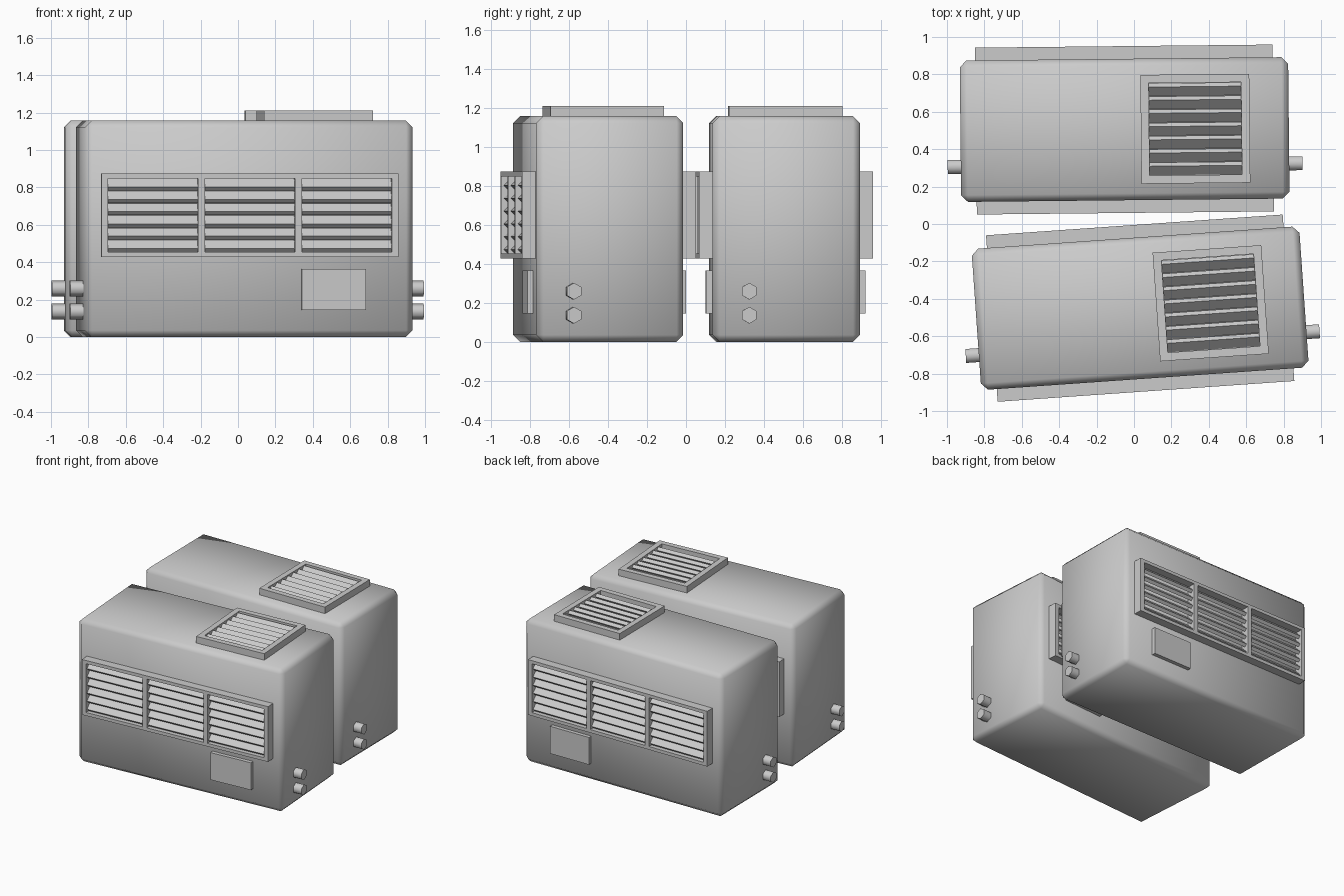
import bpy, bmesh
from math import radians, pi
from mathutils import Matrix, Vector

cube = bpy.data.objects.get("Cube")
if cube:
    bpy.data.objects.remove(cube, do_unlink=True)

grey = bpy.data.materials.new("light grey metal")
grey.use_nodes = True
grey.diffuse_color = (0.6, 0.6, 0.6, 1)
grey.node_tree.nodes["Principled BSDF"].inputs["Base Color"].default_value = grey.diffuse_color

LENGTH, DEPTH, HEIGHT = 1.756, 0.756, 1.157
T = Matrix.Translation


def finish(bm, name, matrix, smooth=False):
    """Turn a bmesh into a grey object, placed by the matrix."""
    bm.transform(matrix)
    bmesh.ops.recalc_face_normals(bm, faces=bm.faces)
    for f in bm.faces:
        f.smooth = smooth
    mesh = bpy.data.meshes.new(name)
    bm.to_mesh(mesh)
    bm.free()
    mesh.materials.append(grey)
    obj = bpy.data.objects.new(name, mesh)
    bpy.context.collection.objects.link(obj)
    return obj


def add_box(bm, size, matrix):
    bmesh.ops.create_cube(bm, size=1, matrix=matrix @ Matrix.Diagonal((*size, 1)))


def casing(unit):
    bm = bmesh.new()
    add_box(bm, (LENGTH, DEPTH, HEIGHT), T((0, 0, HEIGHT / 2)))
    bmesh.ops.bevel(bm, geom=bm.edges[:], offset=0.036, segments=1, affect='EDGES')
    finish(bm, "casing", unit, smooth=True)


def vent(name, matrix, xs, ys, thick, slats):
    """Frame with openings between alternate xs and ys, filled with tilted slats.
    Local z points out of the casing."""
    bm = bmesh.new()
    grid = [[bm.verts.new((x, y, 0)) for y in ys] for x in xs]
    for i in range(len(xs) - 1):
        for j in range(len(ys) - 1):
            if i % 2 and j % 2:
                continue
            bm.faces.new((grid[i][j], grid[i + 1][j], grid[i + 1][j + 1], grid[i][j + 1]))
    bottom = bm.faces[:]
    top = bmesh.ops.extrude_face_region(bm, geom=bottom, use_keep_orig=True)["geom"]
    bmesh.ops.translate(bm, vec=(0, 0, thick),
                        verts=[g for g in top if isinstance(g, bmesh.types.BMVert)])
    finish(bm, name + "_frame", matrix)

    # Slats lean so that the outer edge is the lower one
    bm = bmesh.new()
    pitch = (ys[2] - ys[1]) / slats
    for i in range(1, len(xs) - 1, 2):
        for k in range(slats):
            place = T(((xs[i] + xs[i + 1]) / 2, ys[1] + pitch * (k + 0.5), thick / 2 - 0.012))
            add_box(bm, (xs[i + 1] - xs[i], pitch * 0.96, pitch * 0.4),
                    place @ Matrix.Rotation(radians(-45), 4, 'X'))
    finish(bm, name + "_slats", matrix)


def side_parts(unit, label, flip):
    """Long louvred vent and access panel on the front or back."""
    face = unit @ Matrix.Diagonal((1, flip, 1, 1)) @ T((0, -DEPTH / 2, 0)) \
        @ Matrix.Rotation(pi / 2, 4, 'X')
    vent(label + "_vent", face @ T((0, 0.651, 0)),
         [-0.795, -0.76, -0.278, -0.241, 0.241, 0.278, 0.76, 0.795],
         [-0.223, -0.197, 0.197, 0.223], 0.068, 6)
    bm = bmesh.new()
    add_box(bm, (0.345, 0.22, 0.03), T((0.453, 0.255, 0.015)))
    finish(bm, label + "_access_panel", face)


def pipes(unit):
    bm = bmesh.new()
    for side in (-1, 1):
        for z in (0.137, 0.26):
            place = T((side * (LENGTH / 2 + 0.025), -0.19, z)) @ Matrix.Rotation(pi / 2, 4, 'Y') \
                @ Matrix.Rotation(pi / 2, 4, 'Z')
            bmesh.ops.create_cone(bm, cap_ends=True, segments=6, radius1=0.043,
                                  radius2=0.043, depth=0.09, matrix=place)
    obj = finish(bm, "pipe_stubs", unit)
    bpy.ops.object.select_all(action='DESELECT')
    obj.select_set(True)
    bpy.context.view_layer.objects.active = obj
    bpy.ops.object.shade_smooth_by_angle(angle=radians(65))


def cooling_unit(location, turn):
    unit = T(location) @ Matrix.Rotation(radians(turn), 4, 'Z')
    casing(unit)
    side_parts(unit, "front", 1)
    side_parts(unit, "back", -1)
    vent("top_vent", unit @ T((0.378, 0, HEIGHT)) @ Matrix.Diagonal((1, -1, 1, 1)),
         [-0.291, -0.247, 0.247, 0.291], [-0.291, -0.247, 0.247, 0.291], 0.053, 7)
    pipes(unit)


cooling_unit(Vector((0.033, -0.45, 0)), 4.0)
cooling_unit(Vector((-0.05, 0.505, 0)), 0.6)
